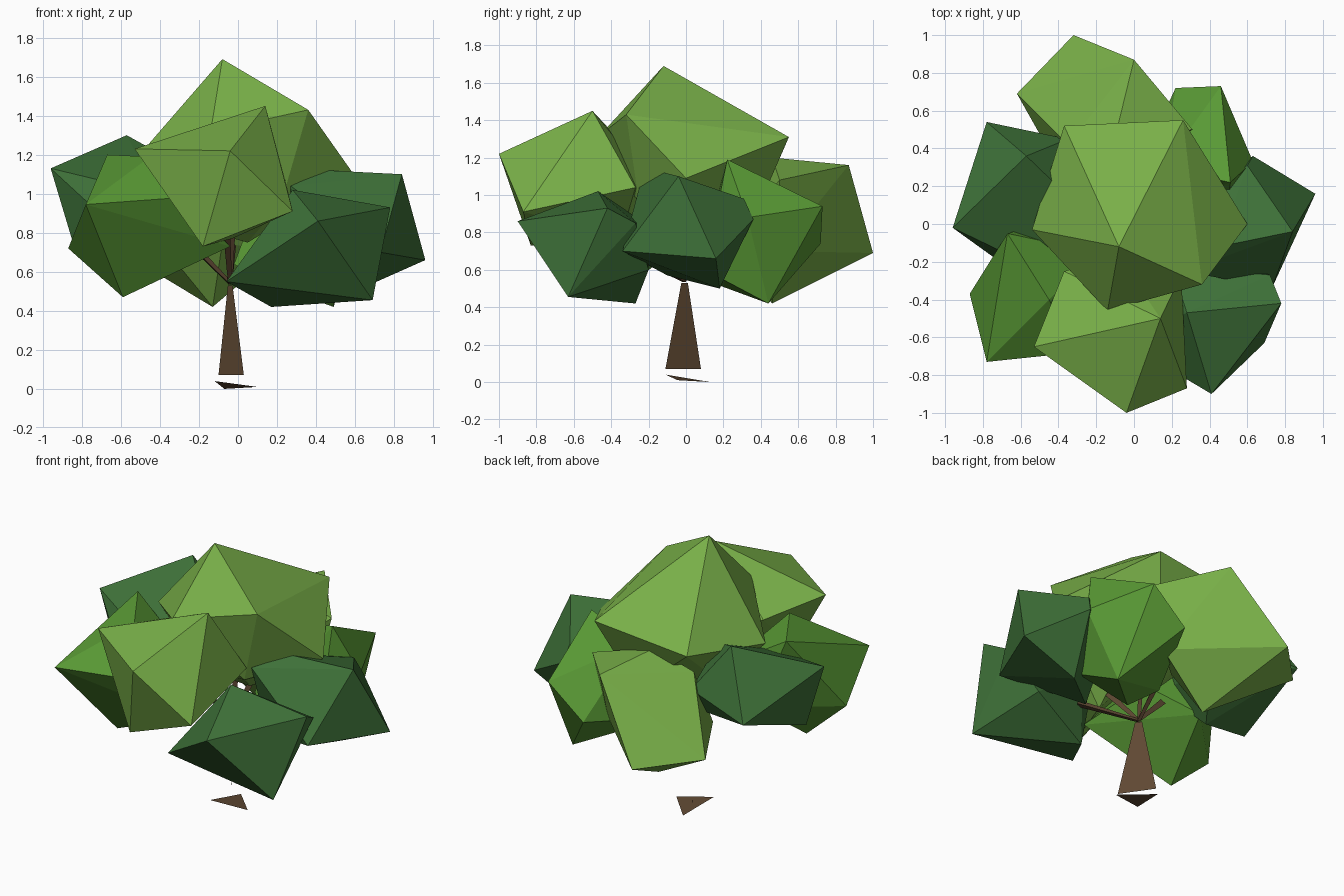
import bpy, bmesh
from mathutils import Vector

if "Cube" in bpy.data.objects:
    bpy.data.objects.remove(bpy.data.objects["Cube"])


def material(name, rgb):
    m = bpy.data.materials.new(name)
    m.diffuse_color = (*rgb, 1)
    m.use_nodes = True
    m.node_tree.nodes["Principled BSDF"].inputs["Base Color"].default_value = m.diffuse_color
    return m


OLIVE = material("olive_leaf", (0.19, 0.43, 0.065))
GREEN = material("green_leaf", (0.10, 0.32, 0.035))
DARK = material("dark_leaf", (0.048, 0.165, 0.04))
BARK = material("bark", (0.115, 0.066, 0.033))


def finish(name, bm, mat):
    me = bpy.data.meshes.new(name)
    bm.to_mesh(me)
    bm.free()
    me.materials.append(mat)
    ob = bpy.data.objects.new(name, me)
    bpy.context.collection.objects.link(ob)


def faceted(name, mat, *corners):
    """Low-poly clump: the hull stretched over a few corner points."""
    bm = bmesh.new()
    for c in corners:
        bm.verts.new(c)
    bmesh.ops.convex_hull(bm, input=bm.verts[:])
    loose = [v for v in bm.verts if not v.link_faces]
    bmesh.ops.delete(bm, geom=loose, context='VERTS')
    bmesh.ops.recalc_face_normals(bm, faces=bm.faces)
    finish(name, bm, mat)


def card(name, *corners):
    """Single flat bark face."""
    bm = bmesh.new()
    bm.faces.new([bm.verts.new(c) for c in corners])
    finish(name, bm, BARK)


def branch(name, start, end, r0, r1):
    """Three-sided tapered limb between two points."""
    a, b = Vector(start), Vector(end)
    bm = bmesh.new()
    bmesh.ops.create_cone(bm, cap_ends=False, segments=3, radius1=r0, radius2=r1,
                          depth=(b - a).length)
    rot = (b - a).to_track_quat('Z', 'Y').to_matrix()
    bmesh.ops.rotate(bm, verts=bm.verts, matrix=rot)
    bmesh.ops.translate(bm, verts=bm.verts, vec=(a + b) / 2)
    finish(name, bm, BARK)


# Crown
faceted("crown_foliage", OLIVE,
        (-.08, -.12, 1.69), (.36, -.32, 1.43), (.60, 0, 1.09), (.26, .55, 1.31),
        (-.37, .52, 1.24), (-.54, -.03, 1.16), (-.14, -.46, 1.32),
        (.22, -.25, .95), (.1, .35, .85), (-.2, -.05, .82), (.05, .05, .75))
# Front clump
faceted("front_foliage", OLIVE,
        (-.53, -.65, 1.23), (.14, -.50, 1.45), (-.04, -1.0, 1.22), (.28, -.87, .91),
        (-.18, -.83, .73), (.25, -.27, 1.04), (-.37, -.25, 1.18), (-.03, -.35, .77),
        (-.08, -.17, 1.05))
# Back clump
faceted("back_foliage", OLIVE,
        (-.32, 1.0, .69), (-.62, .69, .715), (0, .87, 1.16), (-.13, .46, .42),
        (.31, .5, 1.08), (.2, .5, .7), (-.35, .42, 1.1), (-.4, .3, .75),
        (-.1, .46, 1.2), (-.08, .24, .75))
# Back right clump
faceted("back_right_foliage", GREEN,
        (.46, .73, .94), (.22, .72, .74), (.51, .22, 1.19), (.49, .44, .42),
        (.63, .33, .88), (.5, .1, .6), (.1, .06, .56), (-.02, .2, .64),
        (.15, .3, 1.1))
# Right clump
faceted("right_foliage", DARK,
        (.84, -.04, 1.10), (.45, -.12, 1.12), (.96, .16, .66), (.63, .36, .87),
        (.6, .31, .98), (.6, .18, .50), (.73, -.34, .70), (.25, .1, 1.0),
        (.28, -.1, .57), (.27, -.25, 1.04))
# Front right clump
faceted("front_right_foliage", DARK,
        (.41, -.90, .86), (.78, -.42, .93), (.69, -.63, .455), (.17, -.27, .42),
        (.28, -.47, 1.02), (-.06, -.62, .55), (.72, -.27, .85), (.2, -.22, .85),
        (.07, -.33, .72), (.55, -.2, .6))
# Front left clump
faceted("front_left_foliage", GREEN,
        (-.78, -.73, .945), (-.67, -.05, 1.20), (-.87, -.37, .72), (-.59, -.37, .47),
        (-.04, -.5, .73), (-.3, -.68, .98), (-.45, -.4, 1.19), (-.2, -.15, .9),
        (-.5, 0, .75))
# Left clump
faceted("left_foliage", DARK,
        (-.96, -.02, 1.13), (-.57, .36, 1.30), (-.78, .54, .92), (-.84, -.01, .73),
        (-.71, -.2, .9), (-.35, .45, 1.0), (-.42, -.28, 1.0), (-.5, .05, .66),
        (-.3, .1, 1.15), (-.3, .33, .82))

# Flat trunk and the loose root plate on the ground
card("trunk", (-.10, .08, .07), (.03, -.11, .07), (-.028, -.025, .53), (-.052, .01, .53))
card("root_plate", (-.07, .13, 0), (.10, -.045, .01), (-.12, -.11, .04))

# Branches into the clumps
for i, tip in enumerate([(-.28, -.08, .78), (.22, -.24, .66), (-.03, .2, .74),
                         (-.06, -.3, .85), (-.03, .03, .9)]):
    branch(f"branch_{i + 1}", (-.04, -.008, .54), tip, .012, .022)
